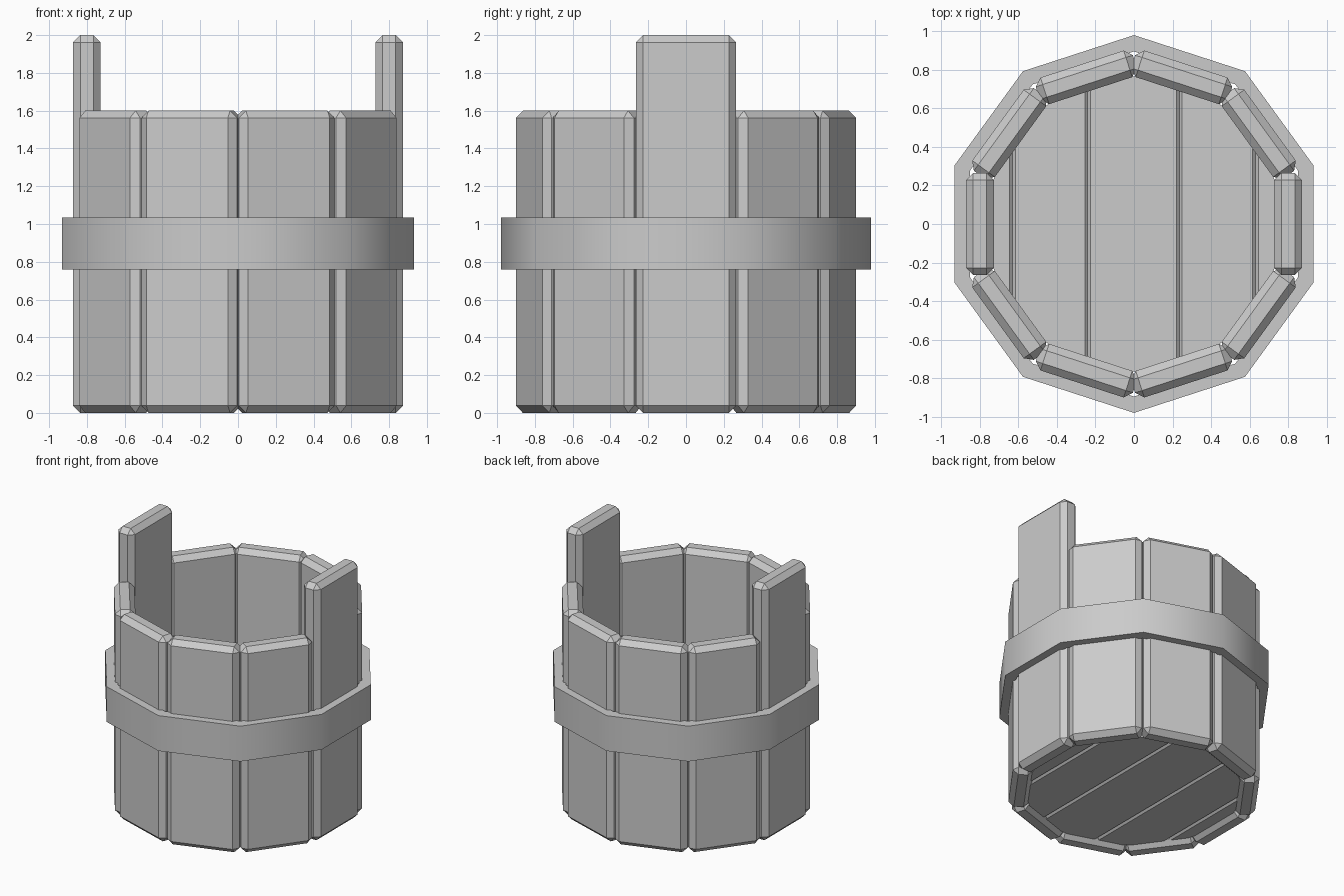
import bpy, bmesh
from math import pi, cos, sin, radians, sqrt
from mathutils import Matrix

if "Cube" in bpy.data.objects:
    bpy.data.objects.remove(bpy.data.objects["Cube"])


def add_object(name, bm):
    bmesh.ops.recalc_face_normals(bm, faces=bm.faces)
    mesh = bpy.data.meshes.new(name)
    bm.to_mesh(mesh)
    bm.free()
    ob = bpy.data.objects.new(name, mesh)
    bpy.context.collection.objects.link(ob)
    return ob


def chamfer(bm, edges, width):
    bmesh.ops.bevel(bm, geom=edges, offset=width, offset_type='OFFSET',
                    segments=1, profile=0.5, affect='EDGES')


def stave(name, angle, height):
    bm = bmesh.new()
    bmesh.ops.create_cube(bm, size=1, matrix=Matrix.Translation((0.8, 0, height / 2))
                          @ Matrix.Diagonal((0.145, 0.53, height, 1)))
    chamfer(bm, bm.edges[:], 0.038)
    bm.transform(Matrix.Rotation(angle, 4, 'Z'))
    return add_object(name, bm)


def floor_plank(name, x0, x1, z0=0.03, z1=0.13, radius=0.765, steps=6):
    # slice of a disc between two x values
    xs = [x0 + (x1 - x0) * i / steps for i in range(steps + 1)]
    rim = [(x, sqrt(radius ** 2 - x * x)) for x in xs]
    outline = rim + [(x, -y) for x, y in reversed(rim)]
    bm = bmesh.new()
    face = bm.faces.new([bm.verts.new((x, y, z0)) for x, y in outline])
    ext = bmesh.ops.extrude_face_region(bm, geom=[face])
    for v in ext['geom']:
        if isinstance(v, bmesh.types.BMVert):
            v.co.z = z1
    # chamfer the long edges so the joints read as grooves
    long_edges = [e for e in bm.edges
                  if abs(e.verts[0].co.x - e.verts[1].co.x) < 1e-5
                  and abs(e.verts[0].co.z - e.verts[1].co.z) < 1e-5]
    chamfer(bm, long_edges, 0.015)
    return add_object(name, bm)


def hoop(name, outer, inner, z0, z1, sides=10):
    bm = bmesh.new()
    rings = []
    for i in range(sides):
        a = radians(18) + 2 * pi * i / sides
        rings.append([bm.verts.new((r * cos(a), r * sin(a), z)) for r, z in
                      ((outer, z0), (outer, z1), (inner, z1), (inner, z0))])
    for i in range(sides):
        p, q = rings[i], rings[(i + 1) % sides]
        for k in range(4):
            m = (k + 1) % 4
            bm.faces.new((p[k], q[k], q[m], p[m]))
    return add_object(name, bm)


# Wall: ten staves, the two on the sides rise up as handle posts
for i in range(10):
    tall = i in (0, 5)
    stave(f"handle_stave_{i}" if tall else f"stave_{i}", 2 * pi * i / 10, 2.0 if tall else 1.6)

# Floor boards
cuts = [-0.755, -0.63, -0.24, 0.235, 0.63, 0.755]
for i, (a, b) in enumerate(zip(cuts, cuts[1:])):
    floor_plank(f"floor_plank_{i}", a, b)

# Hoop around the middle, softly shaded around its sides
band = hoop("hoop", 0.98, 0.895, 0.76, 1.035)
bpy.context.view_layer.objects.active = band
band.select_set(True)
bpy.ops.object.shade_smooth_by_angle(angle=radians(40))
